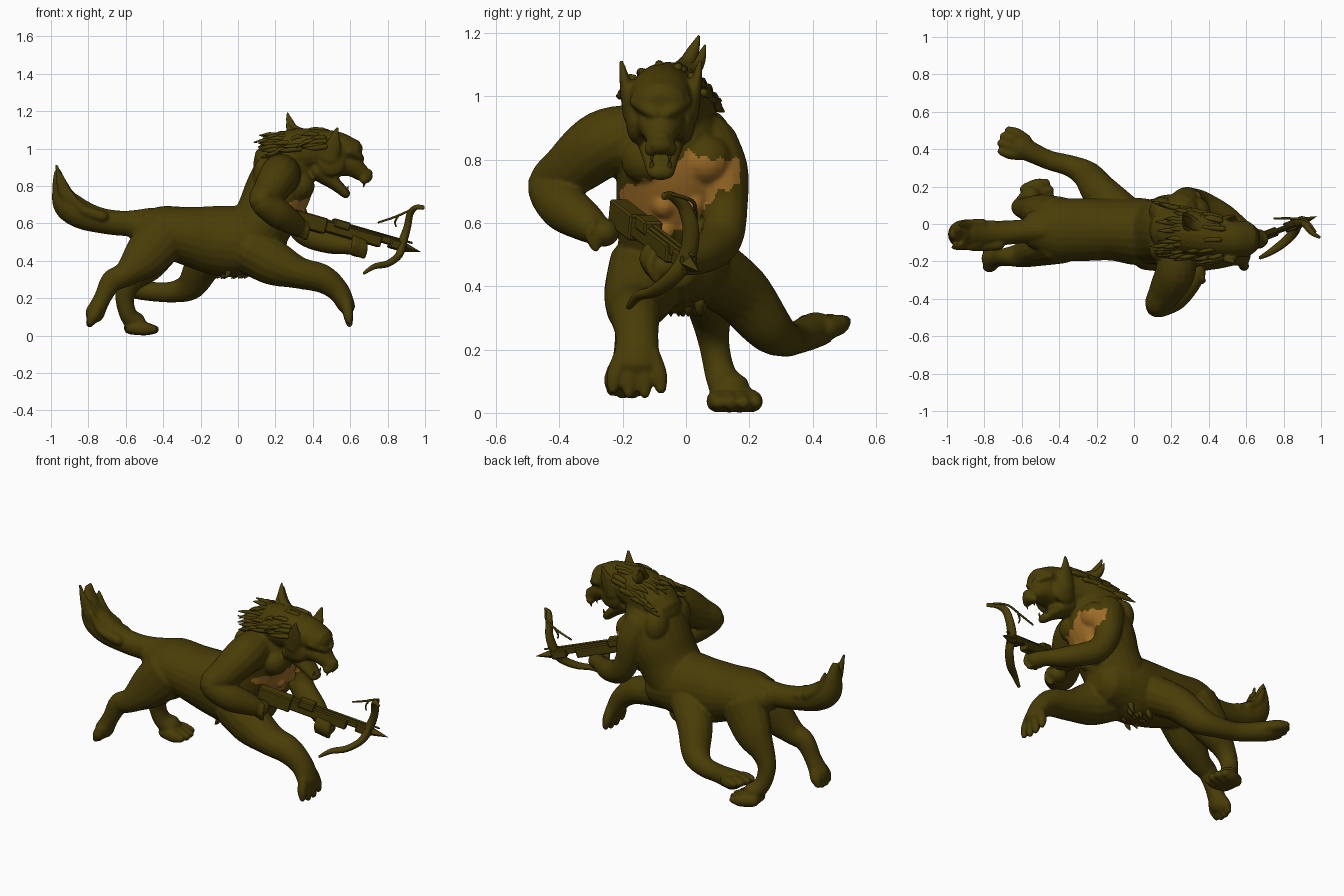
import bpy, bmesh, math, random
from mathutils import Vector, Matrix

random.seed(4)
cube = bpy.data.objects.get("Cube")
if cube:
    bpy.data.objects.remove(cube, do_unlink=True)


def material(name, colour):
    mat = bpy.data.materials.new(name)
    mat.use_nodes = True
    mat.diffuse_color = colour
    mat.node_tree.nodes["Principled BSDF"].inputs["Base Color"].default_value = colour
    return mat


OLIVE = material("dark olive fur", (.066, .046, .002, 1))
TAN = material("tan chest fur", (.34, .15, .02, 1))


def spline(points, steps):
    """Catmull-Rom interpolation of position and radii together."""
    rows = [tuple(p) if len(p) == 5 else tuple(p) + (p[-1],) for p in points]
    rows = [rows[0]] + rows + [rows[-1]]
    result = []
    for a, b, c, d in zip(rows, rows[1:], rows[2:], rows[3:]):
        for i in range(steps):
            t = i / steps
            result.append([q + t / 2 * (r - p + t * (2 * p - 5 * q + 4 * r - s + t * (3 * (q - r) + s - p)))
                           for p, q, r, s in zip(a, b, c, d)])
    result.append(list(rows[-1]))
    return result


def tube(bm, points, steps=5, sides=16):
    """Rounded limb through (x, y, z, half width, half height) stations."""
    path = spline(points, steps)
    centres = [Vector(p[:3]) for p in path]
    sections = []
    for i, row in enumerate(path):
        ahead = centres[min(i + 1, len(path) - 1)] - centres[max(i - 1, 0)]
        sections.append((centres[i], ahead.normalized(), max(row[3], .002), max(row[4], .002)))

    def cap(section, sign):
        c, d, w, h = section
        r = min(w, h) * sign
        return [(c + d * r * grow, d, w * shrink, h * shrink) for grow, shrink in ((.55, .83), (.9, .42))]

    sections = cap(sections[0], -1)[::-1] + sections + cap(sections[-1], 1)
    rings = []
    for c, d, w, h in sections:
        side = Vector((0, 1, 0))
        side = (side - d * side.dot(d)).normalized()
        up = side.cross(d)
        angles = [math.tau * k / sides for k in range(sides)]
        rings.append([bm.verts.new(c + side * w * math.cos(a) + up * h * math.sin(a)) for a in angles])
    for lower, upper in zip(rings, rings[1:]):
        for k in range(sides):
            n = (k + 1) % sides
            bm.faces.new((lower[k], lower[n], upper[n], upper[k]))
    bm.faces.new(rings[0][::-1])
    bm.faces.new(rings[-1])


def ball(bm, centre, size):
    place = Matrix.Translation(centre) @ Matrix.Diagonal((*size, 1))
    bmesh.ops.create_uvsphere(bm, u_segments=16, v_segments=10, radius=1, matrix=place)


def paw(bm, base, heading, length, spread, thick):
    """Four clawed toes fanned around a heading."""
    base, heading = Vector(base), Vector(heading).normalized()
    side = heading.cross(Vector((0, 0, 1))).normalized()
    for k in (-1.5, -.5, .5, 1.5):
        reach = length * (1 - .06 * k * k)
        stations = [base + side * k * spread * .7, base + side * k * spread + heading * reach * .6,
                    base + side * k * spread * 1.1 + heading * reach]
        tube(bm, [(*p, thick * s) for p, s in zip(stations, (1, 1, .65))], 3, 10)


def finish(name, bm, smooth=True):
    bmesh.ops.recalc_face_normals(bm, faces=bm.faces)
    mesh = bpy.data.meshes.new(name)
    bm.to_mesh(mesh)
    bm.free()
    mesh.materials.append(OLIVE)
    for poly in mesh.polygons:
        poly.use_smooth = smooth
    obj = bpy.data.objects.new(name, mesh)
    bpy.context.collection.objects.link(obj)
    return obj


def blend(obj, voxel, rounds):
    """Fuse overlapping limbs into one skin."""
    remesh = obj.modifiers.new("fuse", "REMESH")
    remesh.mode = "VOXEL"
    remesh.voxel_size = voxel
    remesh.use_smooth_shade = True
    relax = obj.modifiers.new("relax", "SMOOTH")
    relax.factor = .5
    relax.iterations = rounds
    graph = bpy.context.evaluated_depsgraph_get()
    mesh = bpy.data.meshes.new_from_object(obj.evaluated_get(graph))
    obj.modifiers.clear()
    obj.data = mesh
    mesh.materials.clear()
    mesh.materials.append(OLIVE)
    for poly in mesh.polygons:
        poly.use_smooth = True


# Beast body: barrel, upright torso, four running legs, two arms
bm = bmesh.new()
tube(bm, [(-.52, -.03, .58, .11, .085), (-.42, -.03, .565, .16, .13), (-.28, -.03, .535, .168, .155),
          (-.12, -.03, .51, .165, .185), (.02, -.04, .5, .18, .187), (.13, -.04, .48, .165, .14)], sides=24)
tube(bm, [(.06, -.04, .5, .17, .17), (.14, -.04, .62, .18, .165), (.2, -.03, .74, .19, .175),
          (.24, -.04, .84, .18, .17), (.27, -.04, .94, .13, .14)], sides=24)
# right foreleg, left foreleg
tube(bm, [(.08, -.11, .45, .14, .13), (.2, -.145, .385, .115, .12), (.33, -.16, .335, .095, .085),
          (.45, -.16, .305, .08, .077), (.535, -.155, .24, .068, .06), (.58, -.155, .16, .075, .047)])
paw(bm, (.58, -.155, .18), (.08, 0, -.6), .12, .046, .028)
tube(bm, [(-.07, .06, .46, .11), (-.18, .17, .38, .098), (-.25, .26, .27, .078), (-.34, .31, .235, .058),
          (-.45, .34, .235, .052), (-.54, .38, .25, .055), (-.61, .415, .265, .064, .055)])
paw(bm, (-.59, .41, .265), (-.8, .28, .18), .125, .036, .034)
# right hind leg, left hind leg
tube(bm, [(-.4, -.1, .53, .115, .14), (-.5, -.135, .42, .09, .12), (-.6, -.165, .33, .068, .07),
          (-.675, -.175, .29, .05, .06), (-.725, -.18, .2, .048, .046), (-.765, -.185, .12, .058, .052)])
paw(bm, (-.755, -.185, .14), (-.35, 0, -.7), .085, .028, .034)
tube(bm, [(-.41, .03, .53, .12, .14), (-.5, .07, .39, .09, .115), (-.575, .08, .29, .062, .068),
          (-.605, .09, .21, .048, .052), (-.59, .11, .12, .05, .047), (-.55, .14, .07, .066, .058)])
paw(bm, (-.57, .145, .042), (.9, .12, -.07), .125, .036, .037)
# right arm, left arm
tube(bm, [(.23, -.16, .87, .105), (.22, -.26, .85, .108), (.17, -.36, .775, .092), (.125, -.435, .72, .066),
          (.21, -.39, .655, .078), (.29, -.32, .605, .064), (.33, -.28, .575, .048)])
tube(bm, [(.25, .07, .85, .095), (.28, .11, .76, .088), (.3, .125, .65, .07), (.36, .11, .55, .068),
          (.48, .05, .5, .06), (.58, -.02, .48, .046), (.64, -.06, .47, .042)])
# fists with curled fingers
for wrist, step in (((.33, -.26, .57), (.02, .006, -.012)), ((.64, -.07, .465), (.02, .007, -.008))):
    ball(bm, wrist, (.055, .05, .045))
    for k in range(4):
        knuckle = Vector(wrist) + Vector(step) * (k - 1.5)
        tube(bm, [(*(knuckle + Vector((0, -.035, -.03))), .015), (*(knuckle + Vector((.01, -.055, .01))), .015),
                  (*(knuckle + Vector((.01, -.04, .05))), .012)], 3, 8)
# muscle swells on chest, shoulders, back
for y in (-.12, .06):
    ball(bm, (.33, y, .8), (.08, .085, .08))
    ball(bm, (.15, y * 1.1, .86), (.07, .08, .1))
    for z in (.58, .66):
        ball(bm, (.28 + (z - .58) / 2, y / 2 - .01, z), (.045, .042, .045))

# Neck, skull, blunt muzzle and open jaw
tube(bm, [(.2, -.03, .93, .13, .12), (.3, -.045, .98, .125, .125), (.42, -.07, .995, .11, .112),
          (.53, -.08, 1.0, .1, .092), (.6, -.08, .99, .09, .07)], sides=20)
tube(bm, [(.5, -.08, .93, .095, .08), (.6, -.08, .91, .072, .06), (.66, -.08, .87, .048, .045),
          (.685, -.08, .85, .042, .036)])
tube(bm, [(.43, -.08, .88, .085, .055), (.52, -.08, .81, .06, .035), (.575, -.08, .76, .045, .026)])
ball(bm, (.698, -.08, .872), (.022, .03, .018))
for s in (-1, 1):
    y = -.08 + s * .045
    tube(bm, [(.66, -.08 + s * .015, .945, .018), (.645, y, .96, .02), (.6, y + s * .035, .985, .02)], 3, 10)
    ball(bm, (.5, -.08 + s * .075, .92), (.075, .035, .07))
    ball(bm, (.675, -.08 + s * .03, .835), (.025, .022, .025))
    tube(bm, [(.49, -.08 + s * .09, .94, .03, .05), (.51, -.08 + s * .107, 1.02, .022, .042),
              (.53, -.08 + s * .125, 1.11, .008, .008)], 4, 12)

# Bushy tail with ragged locks
tube(bm, [(-.46, -.03, .61, .07, .075), (-.6, -.04, .6, .064, .068), (-.73, -.05, .615, .068, .068),
          (-.84, -.055, .65, .078, .078), (-.915, -.055, .705, .078, .076), (-.95, -.055, .79, .055, .045),
          (-.965, -.055, .87, .025, .02)])
for k in range(11):
    t = k / 10
    y = -.055 + .055 * math.sin(k * 2.4)
    tube(bm, [(-.68 - .22 * t, y, .62 + .09 * t, .032), (-.81 - .13 * t, y * 1.1, .65 + .13 * t, .026),
              (-.87 - .1 * t, y * 1.2, .73 + .18 * t, .008)], 4, 10)
body = finish("beast_body", bm)
blend(body, .008, 3)

# Tan chest patch with a ragged edge, set by face position
body.data.materials.append(TAN)


def ramp(y, stops):
    for (a, za), (b, zb) in zip(stops, stops[1:]):
        if a <= y <= b:
            return za + (zb - za) * (y - a) / (b - a)
    return 0


TOP = ((-.21, .71), (-.05, .76), (0, .83), (.08, .8), (.17, .8))
LOW = ((-.21, .69), (-.15, .62), (-.05, .56), (.05, .63), (.1, .7), (.17, .72))
for poly in body.data.polygons:
    x, y, z = poly.center
    rag = .008 * math.sin(y * 130)
    if poly.normal.x > .05 and .2 < x < .45 and ramp(y, LOW) + rag < z < ramp(y, TOP) + rag:
        poly.material_index = 1

# Mane: swept-back strands, a tall crest tuft
bm = bmesh.new()
for k in range(60):
    x = random.uniform(.2, .48)
    a = random.uniform(-1.6, 1.6)
    root = Vector((x, -.03 - (x - .2) * .16 + .122 * math.sin(a), .955 + (x - .2) * .12 + .112 * math.cos(a)))
    out = Vector((0, math.sin(a), math.cos(a)))
    length = random.uniform(.07, .12)
    middle = root + Vector((-.55, 0, -.1)) * length + out * .016
    end = root + Vector((-1, 0, random.uniform(-.6, -.1))) * length + out * random.uniform(.01, .035)
    tube(bm, [(*root, .015), (*middle, .012), (*end, .003)], 4, 7)
for dy, dz in ((0, 0), (.02, -.03), (-.025, -.04)):
    tube(bm, [(.36, -.03, 1.07, .035), (.3, dy, 1.1 + dz / 2, .028), (.275, .025 + dy, 1.15 + dz, .018),
              (.265, .04 + dy, 1.19 + dz, .004)], 4, 10)
finish("mane", bm)

# Belly fringe and fangs
bm = bmesh.new()
for k in range(14):
    x, y = random.uniform(-.12, .06), random.uniform(-.12, .06)
    tube(bm, [(x, y, .35, .018), (x - .01, y, .325, .013), (x - .025, y, .307, .003)], 3, 7)
finish("belly_fringe", bm)
bm = bmesh.new()
for s in (-1, 1):
    y = -.08 + s * .028
    tube(bm, [(.675, y, .835, .009), (.675, y, .81, .006), (.67, y, .795, .002)], 3, 8)
    tube(bm, [(.575, y, .765, .009), (.585, y, .785, .006), (.59, y, .8, .002)], 3, 8)
finish("fangs", bm)

# Crossbow: stock, rail and bolt along one axis
REAR, NOSE = Vector((.29, -.215, .645)), Vector((.88, .005, .475))
AXIS = NOSE - REAR
TURN = AXIS.to_track_quat("X", "Z").to_matrix().to_4x4()


def bar(name, start, stop, width, height, lift):
    bm = bmesh.new()
    place = Matrix.Translation(REAR + AXIS * (start + stop) / 2) @ TURN @ Matrix.Translation((0, 0, lift))
    size = Matrix.Diagonal((AXIS.length * (stop - start), width, height, 1))
    bmesh.ops.create_cube(bm, size=1, matrix=place @ size)
    bmesh.ops.bevel(bm, geom=bm.edges[:], offset=.006, segments=1, affect="EDGES")
    finish(name, bm, False)


bar("stock_butt", 0, .3, .062, .085, -.01)
bar("stock", .26, .8, .05, .06, -.008)
bar("rail", .2, .98, .03, .04, .01)
bar("lock_block", .36, .5, .062, .045, .022)
bar("bow_mount", .88, 1.02, .055, .05, 0)
bar("bolt", .5, 1.08, .012, .012, .034)
bm = bmesh.new()
head = Matrix.Translation(REAR + AXIS * 1.08) @ TURN @ Matrix.Rotation(math.pi / 2, 4, "Y")
bmesh.ops.create_cone(bm, cap_ends=True, segments=4, radius1=.03, radius2=.001, depth=.11, matrix=head)
finish("bolt_head", bm, False)

# Curved bow limbs and the snapped string
bm = bmesh.new()
tube(bm, [(.99, -.07, .685, .008, .012), (.95, -.045, .685, .015, .014), (.92, -.005, .65, .022, .018),
          (.905, .015, .58, .026, .02), (.88, .005, .5, .028, .024), (.86, -.04, .43, .026, .02),
          (.8, -.1, .385, .024, .018), (.73, -.15, .37, .018, .015), (.675, -.18, .335, .01, .008)])
finish("bow_limbs", bm)
bm = bmesh.new()
tube(bm, [(.97, -.04, .69, .006), (.92, .02, .67, .006), (.84, .03, .635, .006), (.75, .03, .605, .005)], 4, 8)
tube(bm, [(.86, .03, .645, .006), (.84, .025, .61, .005), (.845, .02, .585, .004)], 4, 8)
finish("bow_string", bm)
